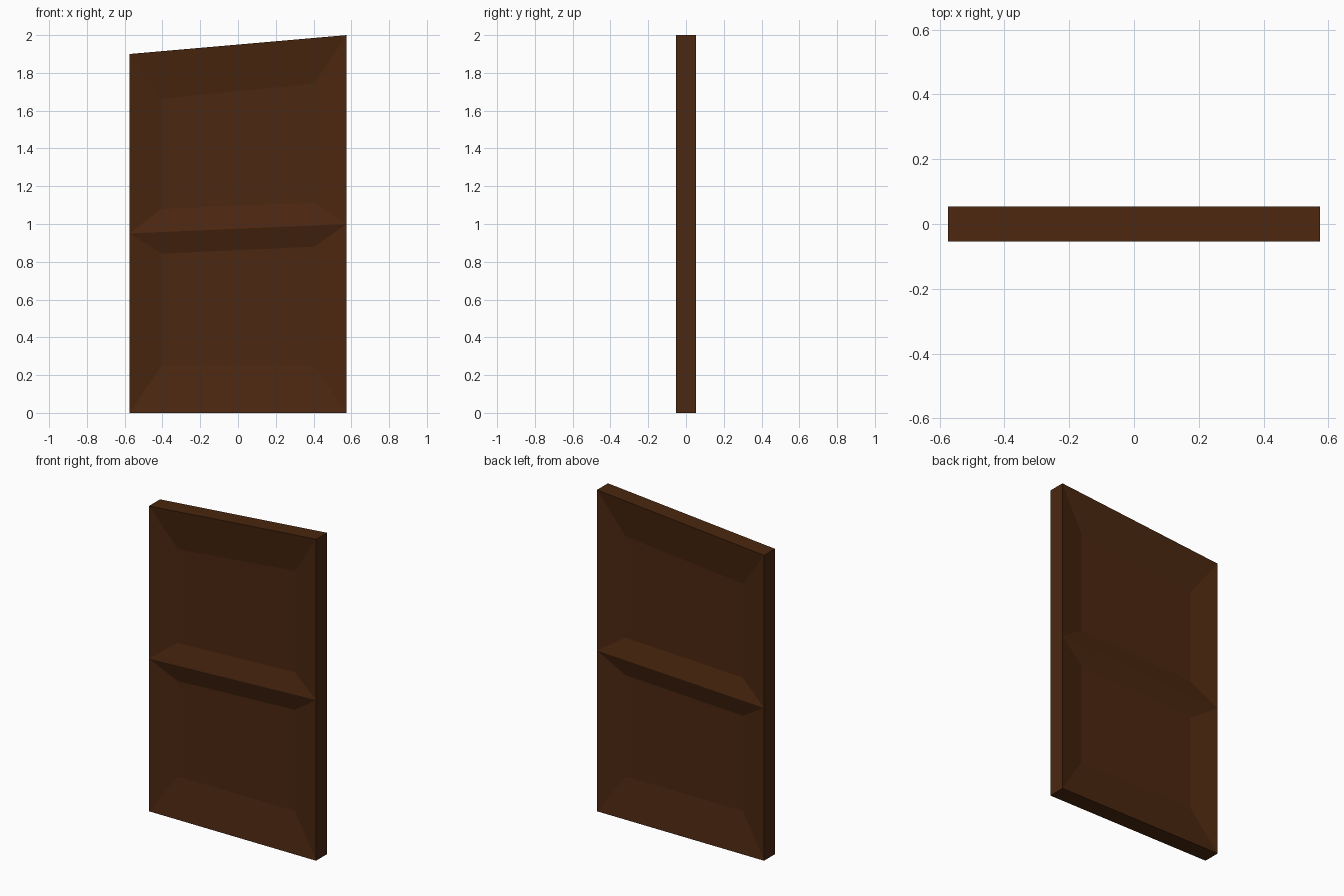
import bpy, bmesh

if "Cube" in bpy.data.objects:
    bpy.data.objects.remove(bpy.data.objects["Cube"])

W, T = 0.575, 0.0535      # half width, half thickness
INNER_X, DEPTH = 0.404, 0.035

# edge heights (left, right) of each panel: outer bottom/top, recessed bottom/top
PANELS = [
    ((0.0, 0.0), (0.95, 1.0), (0.25, 0.25), (0.843, 0.88)),
    ((0.95, 1.0), (1.90, 2.0), (1.08, 1.113), (1.664, 1.743)),
]

bm = bmesh.new()


def loop(half_x, y, bottom, top):
    """Four-cornered panel outline."""
    return [bm.verts.new(p) for p in (
        (-half_x, y, bottom[0]), (half_x, y, bottom[1]),
        (half_x, y, top[1]), (-half_x, y, top[0]))]


def bridge(a, b, sides=range(4)):
    for i in sides:
        j = (i + 1) % 4
        bm.faces.new((a[i], a[j], b[j], b[i]))


for n, (bottom, top, in_bottom, in_top) in enumerate(PANELS):
    outers = []
    # sloped recess on the front and the back
    for s in (-1, 1):
        outer = loop(W, s * T, bottom, top)
        inner = loop(INNER_X, s * (T - DEPTH), in_bottom, in_top)
        bridge(outer, inner)
        bm.faces.new(inner)
        outers.append(outer)
    # outer rim, left open where the two panels meet
    bridge(outers[0], outers[1], (0, 1, 3) if n == 0 else (1, 2, 3))

bmesh.ops.remove_doubles(bm, verts=bm.verts[:], dist=0.0001)
bmesh.ops.recalc_face_normals(bm, faces=bm.faces[:])

mesh = bpy.data.meshes.new("door_panel")
bm.to_mesh(mesh)
bm.free()
door = bpy.data.objects.new("door_panel", mesh)
bpy.context.collection.objects.link(door)

wood = bpy.data.materials.new("dark_wood")
wood.diffuse_color = (0.07, 0.02, 0.005, 1)
wood.use_nodes = True
wood.node_tree.nodes["Principled BSDF"].inputs["Base Color"].default_value = wood.diffuse_color
mesh.materials.append(wood)
